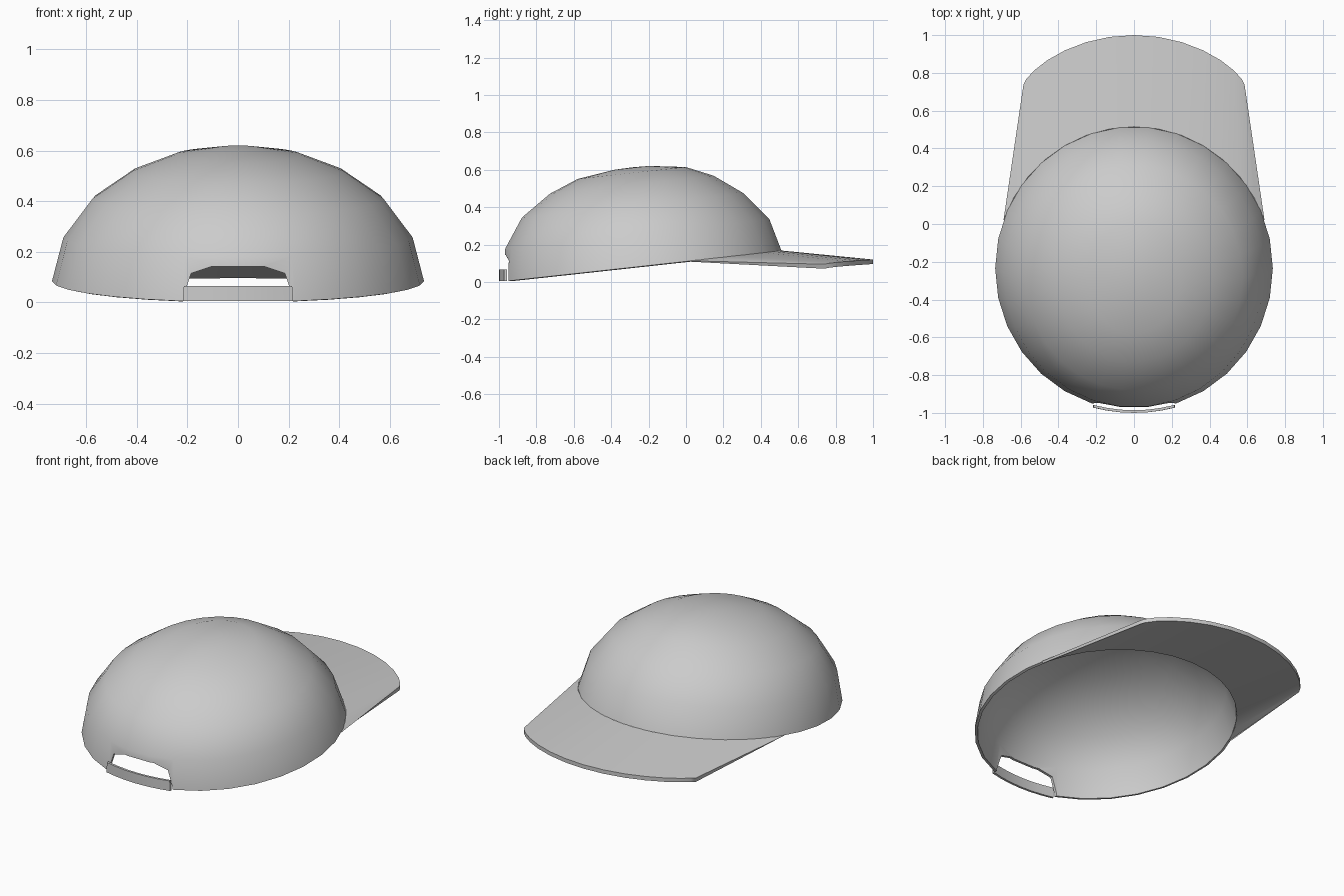
import bpy
import math

if "Cube" in bpy.data.objects:
    bpy.data.objects.remove(bpy.data.objects["Cube"])

SIDES = 30
SLOPE = 0.11                       # the rim plane rises towards the brim
RIM_RX, RIM_RY, RIM_CY = 0.735, 0.75, -0.235

fabric = bpy.data.materials.new("grey fabric")
fabric.diffuse_color = (0.6, 0.6, 0.6, 1)
fabric.use_nodes = True
fabric.node_tree.nodes["Principled BSDF"].inputs["Base Color"].default_value = fabric.diffuse_color


def make(name, verts, faces):
    mesh = bpy.data.meshes.new(name)
    mesh.from_pydata(verts, [], faces)
    mesh.materials.append(fabric)
    ob = bpy.data.objects.new(name, mesh)
    bpy.context.collection.objects.link(ob)
    return ob


def activate(ob):
    bpy.ops.object.select_all(action='DESELECT')
    ob.select_set(True)
    bpy.context.view_layer.objects.active = ob


def smooth(ob):
    activate(ob)
    bpy.ops.object.shade_smooth_by_angle(angle=math.radians(35))


def rim_point(a, scale=1.0):
    y = RIM_CY + RIM_RY * scale * math.sin(a)
    return RIM_RX * scale * math.cos(a), y, 0.11 + SLOPE * y


# Crown: tilted elliptical rings (rx, ry, centre y, centre z)
rings = [(RIM_RX, RIM_RY, RIM_CY, 0.11 + SLOPE * RIM_CY),
         (0.69, 0.71, -0.26, 0.257),
         (0.575, 0.595, -0.285, 0.41),
         (0.415, 0.44, -0.29, 0.52),
         (0.25, 0.29, -0.29, 0.583),
         (0.085, 0.095, -0.29, 0.61)]
verts, faces = [], []
for rx, ry, cy, cz in rings:
    for i in range(SIDES):
        a = math.tau * i / SIDES
        dy = ry * math.sin(a)
        verts.append((rx * math.cos(a), cy + dy, cz + SLOPE * dy))
for r in range(len(rings) - 1):
    for i in range(SIDES):
        j = (i + 1) % SIDES
        faces.append((r * SIDES + i, r * SIDES + j,
                      (r + 1) * SIDES + j, (r + 1) * SIDES + i))
top = (len(rings) - 1) * SIDES
verts.append((0, -0.29, 0.613))
faces += [(top + i, top + (i + 1) % SIDES, len(verts) - 1) for i in range(SIDES)]
crown = make("crown", verts, faces)

# Back opening: a half-octagon prism cut through the shell
outline = [(-0.225, -0.1), (0.225, -0.1), (0.217, 0.02), (0.185, 0.115), (0.1, 0.143),
           (-0.1, 0.143), (-0.185, 0.115), (-0.217, 0.02)]
n = len(outline)
cutter = make("opening_cutter",
              [(x, y, z) for y in (-1.2, -0.7) for x, z in outline],
              [tuple(range(n)), tuple(range(2 * n - 1, n - 1, -1))] +
              [(i, i + n, (i + 1) % n + n, (i + 1) % n) for i in range(n)])
cutter.hide_render = True

activate(crown)
shell = crown.modifiers.new("shell", 'SOLIDIFY')
shell.thickness = 0.016
shell.offset = -1
cut = crown.modifiers.new("opening", 'BOOLEAN')
cut.operation = 'DIFFERENCE'
cut.solver = 'EXACT'
cut.object = cutter
bpy.ops.object.modifier_apply(modifier="shell")
bpy.ops.object.modifier_apply(modifier="opening")
bpy.data.objects.remove(cutter)
smooth(crown)


def sweep(name, sections):
    """Closed solid through a run of four-point sections."""
    vs = [p for s in sections for p in s]
    fs = [(0, 1, 2, 3)]
    for k in range(len(sections) - 1):
        b = 4 * k
        for i in range(4):
            j = (i + 1) % 4
            fs.append((b + i, b + 4 + i, b + 4 + j, b + j))
    e = len(vs)
    fs.append((e - 1, e - 2, e - 3, e - 4))
    ob = make(name, vs, fs)
    smooth(ob)
    return ob


# Brim: ruled between the rim and a rounded front edge
STEPS = 14
sections = []
for k in range(STEPS + 1):
    t = 2 * k / STEPS - 1
    c = max(0.0, math.cos(t * math.pi / 2))
    a = math.radians(90 - 70 * t)
    x0, y0, z0 = rim_point(a)
    x1, y1, z1 = rim_point(a, 0.98)
    xo, yo = 0.585 * math.sin(t * math.pi / 2), 0.74 + 0.26 * c ** 1.5
    zo = 0.095 + 0.025 * c
    sections.append([(x0, y0, z0 + 0.001), (xo, yo, zo),
                     (xo, yo, zo - 0.024), (x1, y1, z1 - 0.003 - 0.012 * c)])
sweep("brim", sections)

# Strap: thin curved band closing the bottom of the opening
sections = []
for k in range(7):
    t = k / 3 - 1
    x = 0.218 * t
    y = -1.0 + 0.028 * t * t
    x2 = 0.214 * t
    sections.append([(x, y, 0.005), (x2, y, 0.066),
                     (x2, y + 0.014, 0.066), (x, y + 0.014, 0.005)])
sweep("strap", sections)
